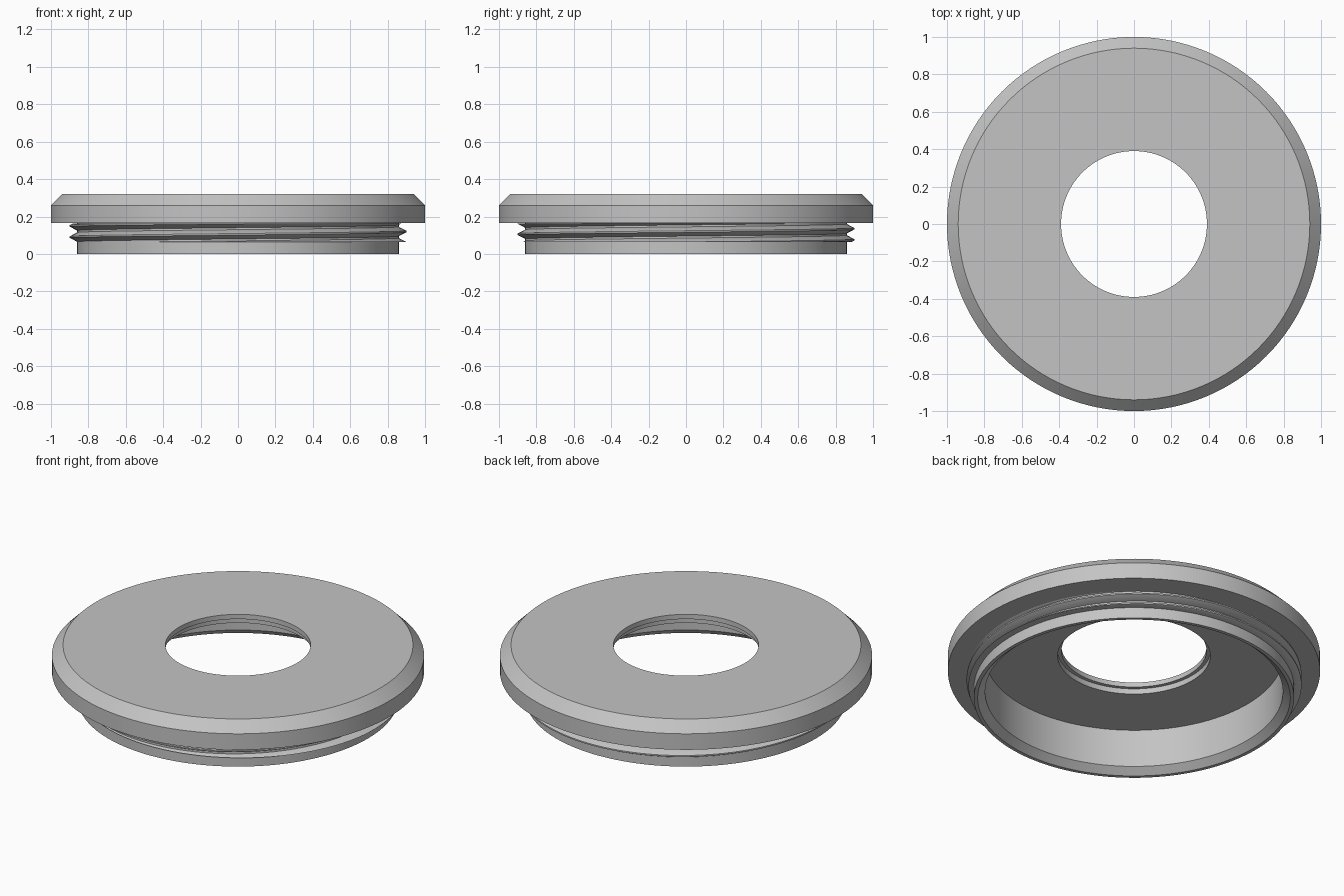
import bpy
import bmesh
from math import cos, sin, tau, radians

SEGMENTS = 128

cube = bpy.data.objects.get("Cube")
if cube:
    bpy.data.objects.remove(cube)

# One plain grey for the whole part
grey = bpy.data.materials.new("plain_grey")
grey.use_nodes = True
colour = (0.55, 0.55, 0.55, 1)
grey.diffuse_color = colour
grey.node_tree.nodes["Principled BSDF"].inputs["Base Color"].default_value = colour


def finish(name, bm):
    """Turn a bmesh into a smooth-shaded object with sharp edges kept."""
    bmesh.ops.remove_doubles(bm, verts=bm.verts, dist=0.00005)
    bmesh.ops.dissolve_degenerate(bm, edges=bm.edges, dist=0.00005)
    bmesh.ops.recalc_face_normals(bm, faces=bm.faces)
    mesh = bpy.data.meshes.new(name)
    bm.to_mesh(mesh)
    bm.free()
    mesh.materials.append(grey)
    obj = bpy.data.objects.new(name, mesh)
    bpy.context.collection.objects.link(obj)
    bpy.ops.object.select_all(action="DESELECT")
    obj.select_set(True)
    bpy.context.view_layer.objects.active = obj
    bpy.ops.object.shade_smooth_by_angle(angle=radians(28))
    return obj


def sweep(bm, rows, closed_profile):
    """Bridge rows of points with quads."""
    rings = [[bm.verts.new(p) for p in row] for row in rows]
    for a, b in zip(rings, rings[1:]):
        count = len(a) if closed_profile else len(a) - 1
        for i in range(count):
            j = (i + 1) % len(a)
            bm.faces.new((a[i], a[j], b[j], b[i]))


def polar(r, turn, z):
    return (r * cos(tau * turn), r * sin(tau * turn), z)


# Cap body: flange, skirt, hollow underside and stepped centre hole
profile = [
    (0.39, 0.32), (0.94, 0.32), (1.0, 0.26), (1.0, 0.165),   # top and flange
    (0.86, 0.165), (0.86, 0.0), (0.84, 0.0),                 # skirt
    (0.80, 0.036), (0.80, 0.26),                             # cavity
    (0.41, 0.26), (0.41, 0.292), (0.39, 0.292),              # hole step
]
bm = bmesh.new()
sweep(bm, [[polar(r, i / SEGMENTS, z) for r, z in profile]
           for i in range(SEGMENTS + 1)], True)
finish("cap_body", bm)

# Screw thread: a right-handed helical ridge trimmed flat at both ends
PITCH, LOW, HIGH = 0.06, 0.063, 0.164
ROOT, CREST, FLAT, FOOT = 0.858, 0.90, 0.004, 0.026


def ridge_radius(offset):
    slope = (FOOT - abs(offset)) / (FOOT - FLAT)
    return ROOT + (CREST - ROOT) * min(1, max(0, slope))


rows = []
for i in range(int(-0.4 * SEGMENTS), int(2.2 * SEGMENTS)):
    turn = i / SEGMENTS
    peak = PITCH * (1 + turn)
    row = []
    for offset in (-FOOT, -FLAT, FLAT, FOOT):
        z = min(HIGH, max(LOW, peak + offset))
        row.append(polar(ridge_radius(z - peak), turn, z))
    # Buried back edges close the trimmed ends against the skirt
    low_z, high_z = row[0][2], row[-1][2]
    row.insert(0, polar(ROOT - 0.01, turn, low_z))
    row.append(polar(ROOT - 0.01, turn, high_z))
    rows.append(row)
bm = bmesh.new()
sweep(bm, rows, True)
finish("screw_thread", bm)
